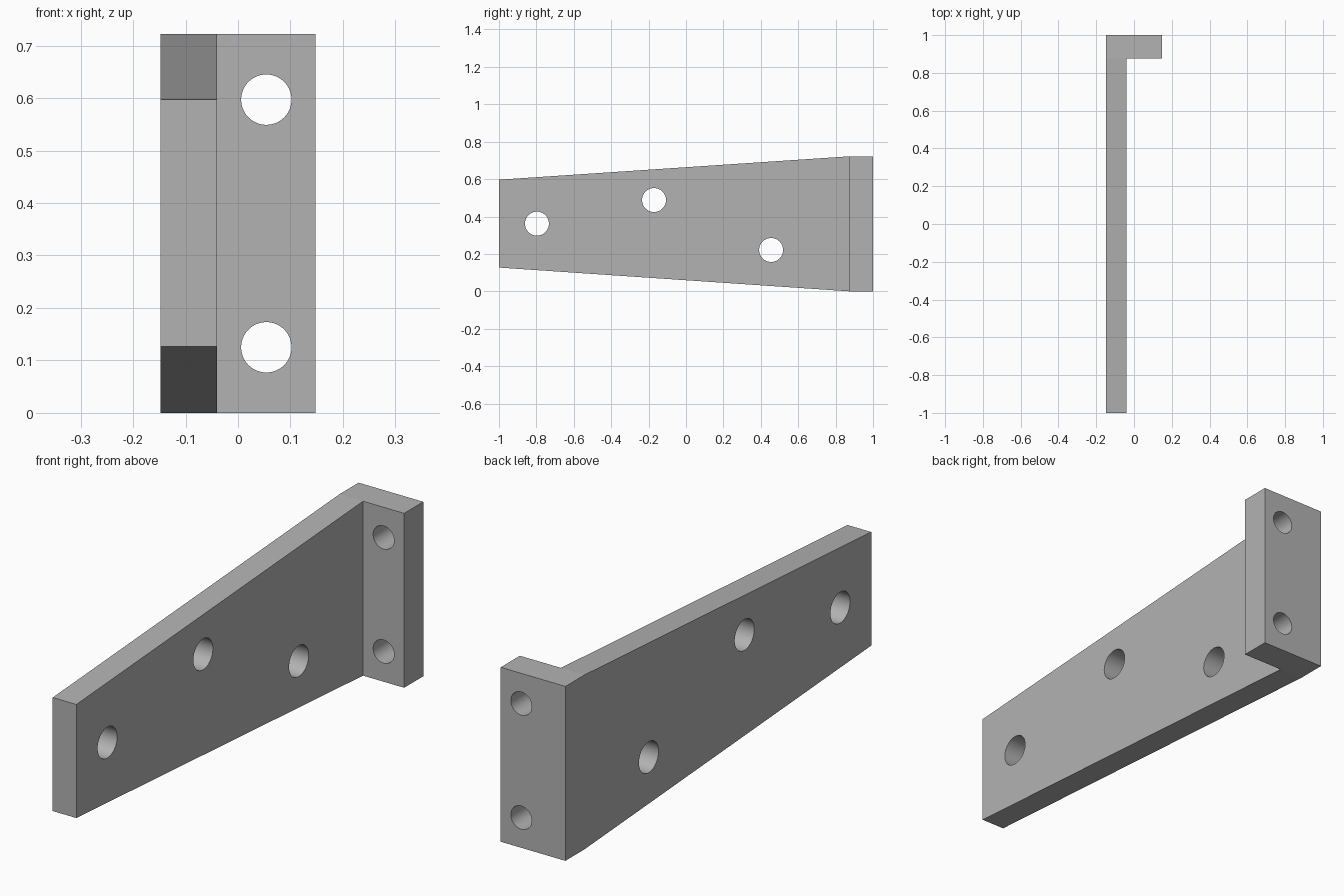
import bpy
import bmesh
from math import radians
from mathutils import Matrix, Vector

cube = bpy.data.objects.get("Cube")
if cube:
    bpy.data.objects.remove(cube, do_unlink=True)

# Main dimensions
X_OUT, X_IN, X_FLANGE = -0.148, -0.04, 0.148
Y_FLANGE, HEIGHT = 0.875, 0.722
TIP_LOW, TIP_HIGH = 0.127, 0.597

steel = bpy.data.materials.new("grey steel")
steel.use_nodes = True
grey = (0.45, 0.45, 0.45, 1)
steel.diffuse_color = grey
steel.node_tree.nodes["Principled BSDF"].inputs["Base Color"].default_value = grey


def add_object(name, bm):
    bmesh.ops.recalc_face_normals(bm, faces=bm.faces)
    mesh = bpy.data.meshes.new(name)
    bm.to_mesh(mesh)
    bm.free()
    mesh.materials.append(steel)
    obj = bpy.data.objects.new(name, mesh)
    bpy.context.collection.objects.link(obj)
    return obj


def extrude_profile(name, points, offset):
    bm = bmesh.new()
    face = bm.faces.new([bm.verts.new(p) for p in points])
    result = bmesh.ops.extrude_face_region(bm, geom=[face])
    verts = [v for v in result["geom"] if isinstance(v, bmesh.types.BMVert)]
    bmesh.ops.translate(bm, verts=verts, vec=offset)
    return add_object(name, bm)


def hole_cutter(name, centre, radius, axis):
    bm = bmesh.new()
    turn = Vector(axis).to_track_quat("Z", "Y").to_matrix().to_4x4()
    bmesh.ops.create_cone(bm, cap_ends=True, segments=64, radius1=radius,
                          radius2=radius, depth=0.3,
                          matrix=Matrix.Translation(centre) @ turn)
    return add_object(name, bm)


def cut(target, cutter):
    mod = target.modifiers.new(cutter.name, "BOOLEAN")
    mod.operation = "DIFFERENCE"
    mod.solver = "EXACT"
    mod.object = cutter
    bpy.context.view_layer.objects.active = target
    bpy.ops.object.modifier_apply(modifier=mod.name)
    bpy.data.objects.remove(cutter, do_unlink=True)


# Tapered side outline, extruded across the full width
outline = [(-1, TIP_LOW), (Y_FLANGE, 0), (1, 0),
           (1, HEIGHT), (Y_FLANGE, HEIGHT), (-1, TIP_HIGH)]
bracket = extrude_profile("angle_bracket", [(X_OUT, y, z) for y, z in outline],
                          (X_FLANGE - X_OUT, 0, 0))

# Clear the space in front of the mounting flange
pocket = [(X_IN, -2, -1), (1, -2, -1), (1, Y_FLANGE, -1), (X_IN, Y_FLANGE, -1)]
cut(bracket, extrude_profile("pocket_cutter", pocket, (0, 0, 3)))

# Three holes through the long plate
for y, z in [(-0.797, 0.362), (-0.171, 0.488), (0.455, 0.221)]:
    cut(bracket, hole_cutter("plate_hole", (X_OUT + 0.05, y, z), 0.064, (1, 0, 0)))

# Two holes through the flange
for z in (0.125, 0.597):
    cut(bracket, hole_cutter("flange_hole", (0.054, 0.94, z), 0.048, (0, 1, 0)))

# Smooth hole walls, sharp plate edges
bpy.ops.object.select_all(action="DESELECT")
bracket.select_set(True)
bpy.context.view_layer.objects.active = bracket
bpy.ops.object.shade_smooth_by_angle(angle=radians(30))
# Keep the shallow bends in the outline crisp
for edge in bracket.data.edges:
    a, b = (bracket.data.vertices[i].co for i in edge.vertices)
    if abs(a.y - Y_FLANGE) < 0.001 and abs(b.y - Y_FLANGE) < 0.001:
        edge.use_edge_sharp = True
for face in bracket.data.polygons:
    n = face.normal
    if abs(n.x) > 0.999 or abs(n.y) > 0.9999:
        face.use_smooth = False
